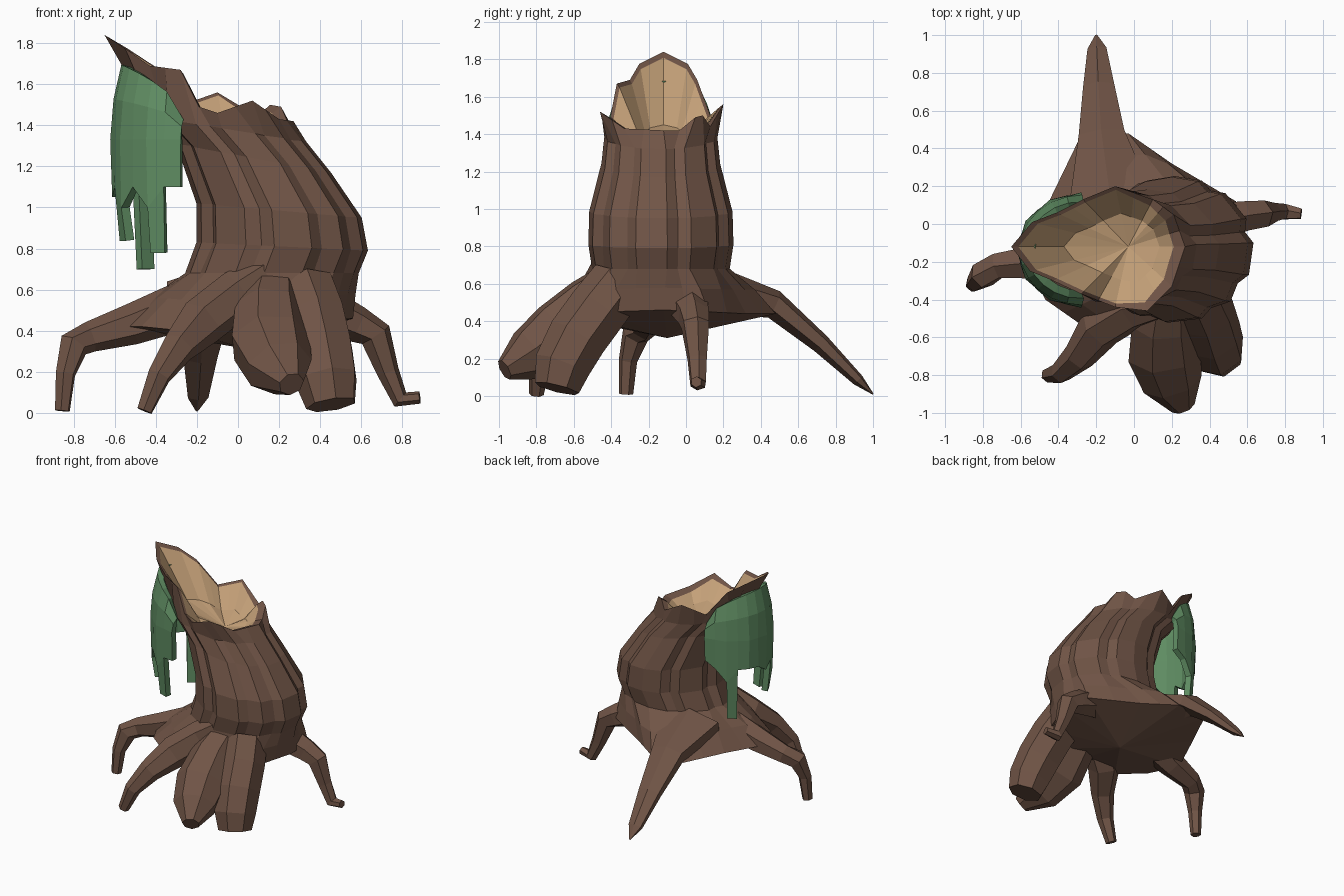
import bpy, math
from mathutils import Vector

if "Cube" in bpy.data.objects:
    bpy.data.objects.remove(bpy.data.objects["Cube"])


def material(name, rgb):
    m = bpy.data.materials.new(name)
    m.diffuse_color = (*rgb, 1)
    m.use_nodes = True
    m.node_tree.nodes["Principled BSDF"].inputs["Base Color"].default_value = m.diffuse_color
    return m


BARK = material("bark brown", (0.162, 0.089, 0.061))
WOOD = material("cut wood tan", (0.552, 0.352, 0.188))
MOSS = material("moss green", (0.114, 0.262, 0.122))


def build(name, verts, faces, mats):
    me = bpy.data.meshes.new(name)
    me.from_pydata([tuple(v) for v in verts], [], faces)
    for m in mats:
        me.materials.append(m)
    ob = bpy.data.objects.new(name, me)
    bpy.context.collection.objects.link(ob)
    return ob


def loft(rings, start=None, end=None):
    """Bridge equal-sized rings; close ends with a point, or an n-gon if None."""
    n = len(rings[0])
    verts = [v for r in rings for v in r]
    faces = []
    for k in range(len(rings) - 1):
        for i in range(n):
            j = (i + 1) % n
            faces.append((k * n + i, k * n + j, k * n + n + j, k * n + n + i))
    last = (len(rings) - 1) * n
    for tip, base, flip in ((start, 0, True), (end, last, False)):
        loop = [base + i for i in range(n)]
        if flip:
            loop.reverse()
        if tip is None:
            faces.append(tuple(loop))
        else:
            verts.append(Vector(tip))
            c = len(verts) - 1
            faces += [(loop[i], loop[(i + 1) % n], c) for i in range(n)]
    return verts, faces


# ---- Trunk: skirt outline, leaning bark rings, jagged rim, hollow top ----
N = 24
GROOVES = {1, 4, 8, 11, 14, 17, 20, 22}


def doubled(table):
    pts = [Vector(p) for p in table]
    out = []
    for i, p in enumerate(pts):
        out += [p, (p + pts[(i + 1) % len(pts)]) / 2]
    return out


skirt = doubled([(.56, -.12, .46), (.54, .12, .45), (.2, .32, .44), (-.03, .48, .44),
                 (-.29, .45, .44), (-.44, .14, .44), (-.58, -.18, .42), (-.47, -.40, .42),
                 (-.27, -.54, .40), (.02, -.5, .42), (.3, -.58, .42), (.46, -.42, .45)])
rim = doubled([(.27, -.12, 1.42), (.21, .05, 1.49), (.1, .13, 1.44), (-.1, .2, 1.56),
               (-.27, .13, 1.50), (-.41, .06, 1.69), (-.65, -.12, 1.84), (-.43, -.30, 1.69),
               (-.28, -.37, 1.67), (-.1, -.44, 1.46), (.07, -.46, 1.52), (.2, -.33, 1.43)])
rim[1].z, rim[3].z, rim[17].z = 1.42, 1.50, 1.49       # chips and splinters
rim[11] += Vector((-.01, .04, .01))                   # broad rounded tall side
rim[13] += Vector((-.01, -.04, .01))


def trunk_ring(z, cx, rx, ry, tilt, depth=.07):
    ring = []
    for i in range(N):
        # neighbours crowd towards each groove so it reads as a narrow crease
        shift = .09 * (((i + 1) % N in GROOVES) - ((i - 1) % N in GROOVES))
        a = 2 * math.pi * i / N + shift
        s = 1 - depth if i in GROOVES else 1.01
        ring.append(Vector((cx + rx * s * math.cos(a), -.135 + ry * s * math.sin(a),
                            z - tilt * math.cos(a))))
    return ring


low = trunk_ring(.68, .165, .42, .365, 0, .04)
shoulder = [p.lerp(q, .45) + Vector((0, 0, .02)) for p, q in zip(skirt, low)]
centre = Vector((-.03, -.12, 1.32))
lip = [p.lerp(centre, .06 + .14 * max(0, math.cos(2 * math.pi * i / N)))
       for i, p in enumerate(rim)]
bowl = [Vector((*p.lerp(centre, .45).xy, p.lerp(centre, .75).z)) for p in rim]
rings = [skirt, shoulder, low,
         trunk_ring(.81, .215, .415, .385, .02),
         trunk_ring(.985, .2, .4, .38, .035),
         trunk_ring(1.24, .075, .375, .315, .07),
         trunk_ring(1.38, -.045, .375, .3, .06),
         rim, lip, bowl]
v, f = loft(rings, start=(.05, -.1, .31), end=centre)
trunk = build("trunk", v, f, [BARK, WOOD])
first_wood = N * 8
for p in trunk.data.polygons:          # everything inside the lip is cut wood
    ids = [i for i in p.vertices if i < N * len(rings)]
    if min(ids) >= first_wood:
        p.material_index = 1


# ---- Roots: tapered many-sided tubes along a path of (x, y, z, radius) ----
def root(name, path, sides=6, flat=1.0):
    pts = [Vector(p[:3]) for p in path]
    side = None
    out = []
    for k, p in enumerate(pts):
        t = (pts[min(k + 1, len(pts) - 1)] - pts[max(k - 1, 0)]).normalized()
        if side is None:
            side = t.cross(Vector((0, 0, 1)))
        side = (side - t * side.dot(t)).normalized()
        up = side.cross(t)
        r = path[k][3]
        out.append([p + side * r * math.cos(a) + up * r * flat * math.sin(a)
                    for a in (2 * math.pi * (i + .5) / sides for i in range(sides))])
    v, f = loft(out)
    build(name, v, f, [BARK])


root("back_root", [(-.12, .1, .57, .26), (-.17, .47, .49, .14), (-.185, .72, .28, .095),
                   (-.195, .92, .085, .058), (-.2, 1.0, .01, .006)], flat=.55)
root("left_root", [(-.13, -.15, .56, .13), (-.33, -.18, .5, .115), (-.52, -.2, .43, .1),
                   (-.72, -.22, .37, .075), (-.80, -.27, .33, .075), (-.84, -.31, .19, .05),
                   (-.855, -.32, .01, .038)])
root("front_left_root", [(.22, -.40, .74, .08), (.0, -.44, .58, .12), (-.18, -.55, .44, .12),
                         (-.29, -.7, .32, .085), (-.385, -.785, .18, .06),
                         (-.455, -.8, .01, .04)])
root("right_root", [(.38, 0, .52, .12), (.58, .04, .43, .09), (.67, .05, .38, .08),
                    (.73, .06, .2, .055), (.79, .065, .065, .045), (.885, .055, .075, .03)])
root("front_lobe_root", [(.17, -.33, .64, .13), (.15, -.51, .49, .175), (.155, -.67, .34, .2),
                         (.2, -.83, .22, .165), (.26, -.97, .14, .065)], sides=7, flat=.92)
root("front_right_lobe_root", [(.32, -.36, .6, .16), (.37, -.47, .46, .165),
                               (.405, -.58, .31, .165), (.435, -.66, .16, .155),
                               (.455, -.69, .04, .125)], sides=7)

# ---- Moss: a curtain wrapped round the high side, with hanging strands ----
ends = [1.1, .78, .78, 1.05, .84, .84, 1.05, 1.1, 1.1, .70, .70, .98, 1.15]
C = len(ends)
verts, faces = [], []
for i, low_z in enumerate(ends):
    a = (i / (C - 1) * 2 - 1) * math.pi / 2
    top_z = 1.42 + .27 * max(0, math.cos(a)) ** .5
    hem = max(low_z, 1.0 + .1 * (i % 2))
    for z, s in ((top_z, .86), ((top_z + 1.36) / 2, .98), (1.33, 1.03 - .04 * (i % 2)),
                 (hem, 1.0), (low_z, .92)):
        verts.append((-.275 - .315 * s * math.cos(a), -.138 + .275 * s * math.sin(a), z))
R = 5
for i in range(C - 1):
    for r in range(R - 1):
        if r == R - 2 and not (ends[i] == ends[i + 1] and ends[i] < 1):
            continue
        faces.append((i * R + r, i * R + r + 1, i * R + r + R + 1, i * R + r + R))
moss = build("hanging_moss", verts, faces, [MOSS])
mod = moss.modifiers.new("thickness", 'SOLIDIFY')
mod.thickness = .045
mod.offset = 0
